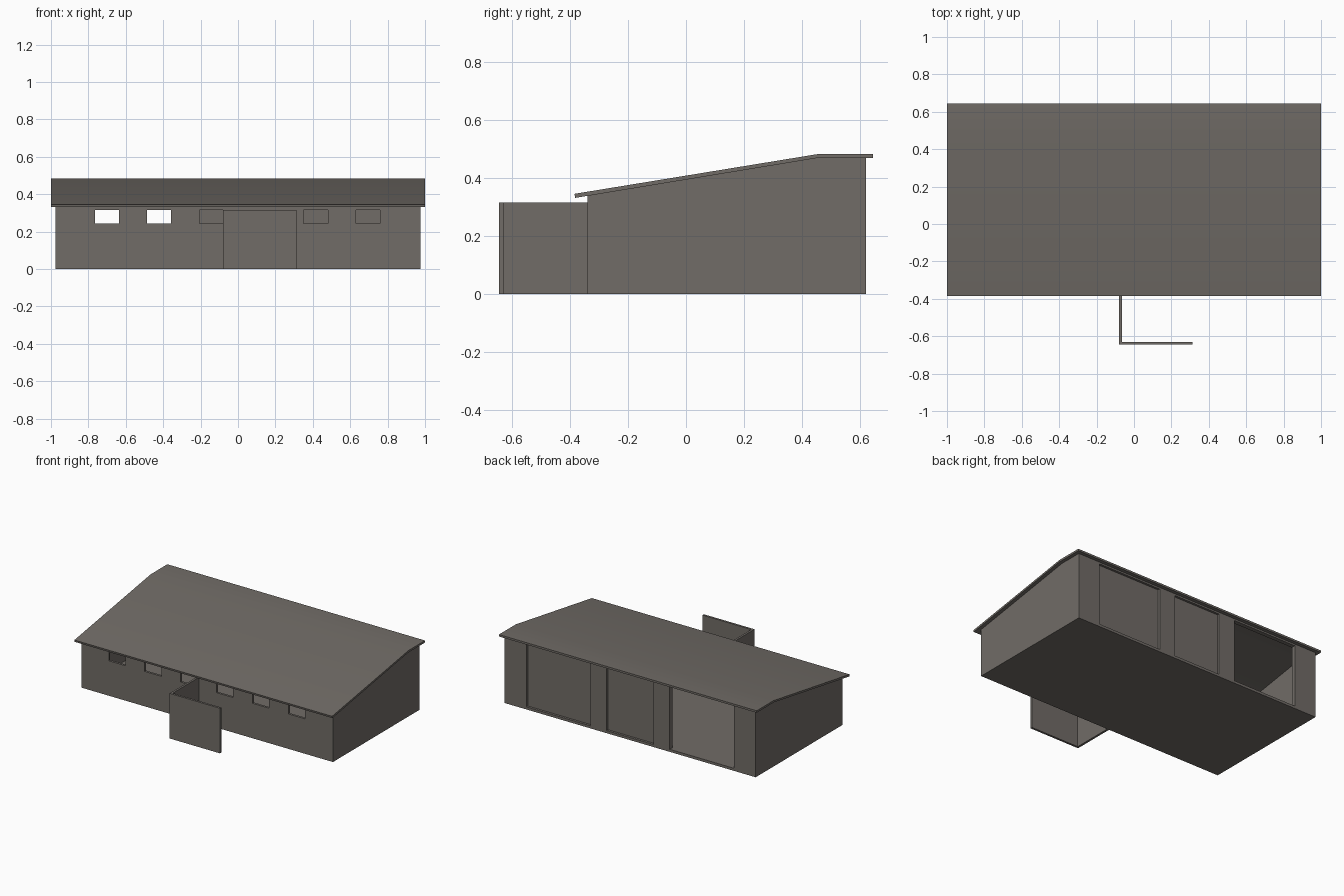
import bpy, bmesh
from mathutils import Vector

old = bpy.data.objects.get("Cube")
if old:
    bpy.data.objects.remove(old, do_unlink=True)

# One warm grey for the whole building
grey = bpy.data.materials.new("warm_grey")
grey.use_nodes = True
colour = (0.165, 0.15, 0.135, 1)
grey.diffuse_color = colour
grey.node_tree.nodes["Principled BSDF"].inputs["Base Color"].default_value = colour

# Main dimensions
HALF = 0.975
FRONT, BACK, KINK = -0.34, 0.62, 0.455
EAVE, TOP = 0.339, 0.469
WALL = 0.016
FLOOR = 0.018
SCREEN_TOP = 0.316


def finish(name, bm):
    bmesh.ops.recalc_face_normals(bm, faces=bm.faces)
    mesh = bpy.data.meshes.new(name)
    bm.to_mesh(mesh)
    bm.free()
    mesh.materials.append(grey)
    obj = bpy.data.objects.new(name, mesh)
    bpy.context.collection.objects.link(obj)
    return obj


def extrude(bm, faces, offset):
    result = bmesh.ops.extrude_face_region(bm, geom=faces)
    verts = [g for g in result["geom"] if isinstance(g, bmesh.types.BMVert)]
    bmesh.ops.translate(bm, verts=verts, vec=Vector(offset))


def profile(name, points, x0, x1):
    """Side outline of (y, z) points drawn out along x."""
    bm = bmesh.new()
    face = bm.faces.new([bm.verts.new((x0, y, z)) for y, z in points])
    extrude(bm, [face], (x1 - x0, 0, 0))
    return finish(name, bm)


def box(name, x0, x1, y0, y1, z0, z1):
    return profile(name, [(y0, z0), (y1, z0), (y1, z1), (y0, z1)], x0, x1)


def pierced_wall(name, y, depth, z0, z1, spans, sill, head):
    """Long wall with one row of openings, given as (x0, x1) spans."""
    xs = sorted([-HALF + WALL, HALF - WALL] + [x for s in spans for x in s])
    zs = [z0, sill, head, z1]
    bm = bmesh.new()
    grid = [[bm.verts.new((x, y, z)) for z in zs] for x in xs]
    for i in range(len(xs) - 1):
        middle = (xs[i] + xs[i + 1]) / 2
        gap = any(a < middle < b for a, b in spans)
        for j in range(len(zs) - 1):
            if not (gap and j == 1):
                bm.faces.new((grid[i][j], grid[i + 1][j],
                              grid[i + 1][j + 1], grid[i][j + 1]))
    extrude(bm, bm.faces[:], (0, depth, 0))
    return finish(name, bm)


# Floor slab
box("floor_slab", -HALF + WALL, HALF - WALL, FRONT + WALL, BACK - WALL, 0, FLOOR)

# End walls follow the roof slope
end = [(FRONT, 0), (BACK, 0), (BACK, TOP), (KINK, TOP), (FRONT, EAVE)]
for side, sign in (("left", 1), ("right", -1)):
    profile(side + "_end_wall", end, sign * HALF, sign * (HALF - WALL))

# Front wall with six high windows
windows = [(-0.765 + 0.279 * i, -0.636 + 0.279 * i) for i in range(6)]
pierced_wall("front_wall", FRONT, WALL, 0, EAVE, windows, 0.245, 0.315)

# Back wall with three bays, two of them closed by recessed panels
bays = [(-0.805, -0.308), (-0.182, 0.182), (0.308, 0.805)]
pierced_wall("back_wall", BACK, -0.03, 0, TOP, bays, FLOOR, 0.457)
for name, (x0, x1) in zip(("middle_door", "left_door"), bays[1:]):
    box(name, x0, x1, BACK - 0.03, BACK - 0.016, FLOOR, 0.457)

# Roof: long slope with a flat strip along the back
roof = profile("roof", [(-0.382, 0.331), (KINK, TOP), (0.645, TOP),
                        (0.645, 0.483), (0.46, 0.483), (-0.385, 0.345)], -1, 1)
bpy.ops.object.select_all(action="DESELECT")
roof.select_set(True)
bpy.context.view_layer.objects.active = roof
bpy.ops.object.shade_smooth_by_angle()

# L-shaped entrance screen
box("screen_side", -0.08, -0.065, -0.63, FRONT, 0, SCREEN_TOP)
box("screen_front", -0.08, 0.312, -0.645, -0.63, 0, SCREEN_TOP)
